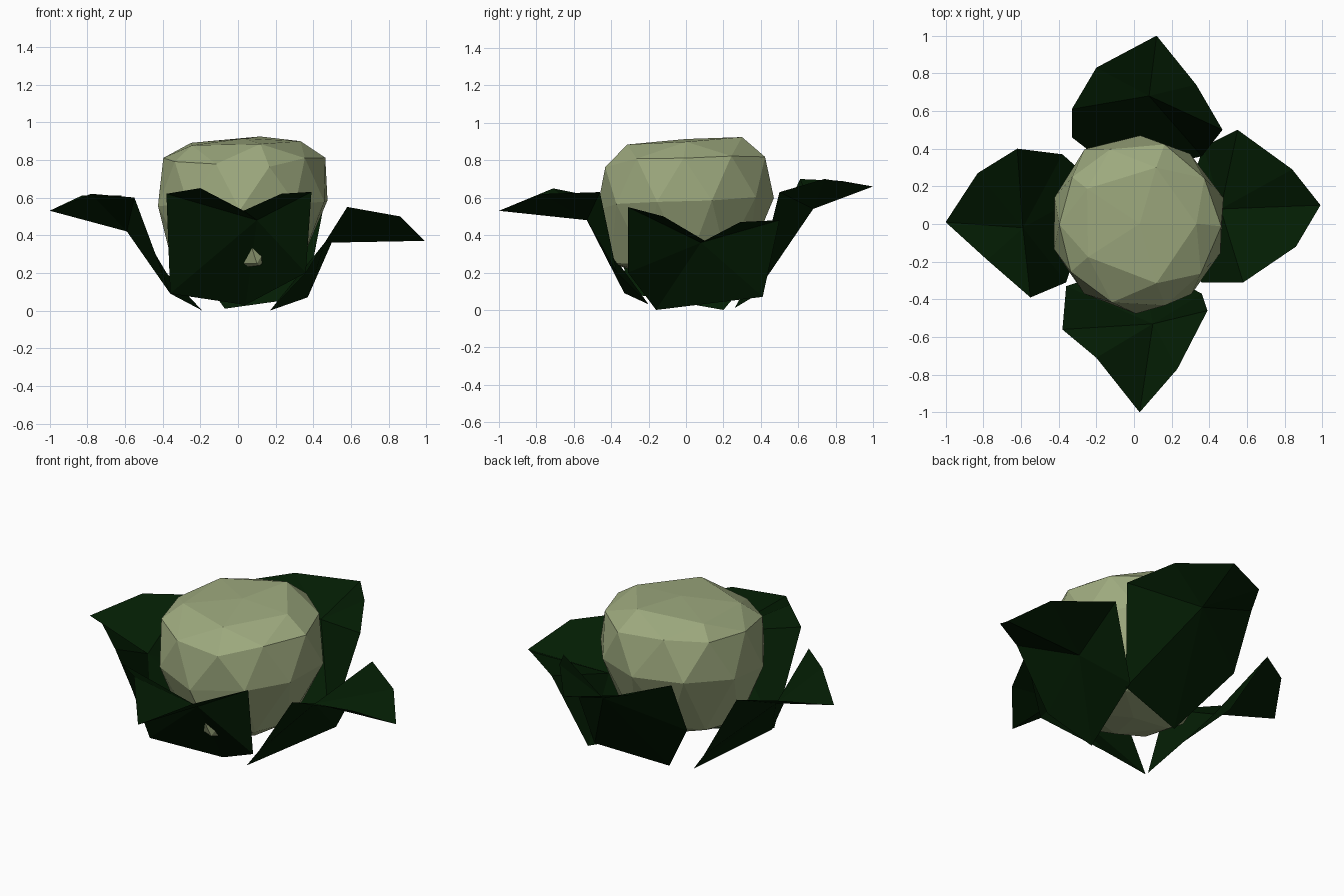
import bpy
import bmesh
import random
from mathutils import Vector

cube = bpy.data.objects.get("Cube")
if cube:
    bpy.data.objects.remove(cube)
random.seed(4)


def make_material(name, colour):
    mat = bpy.data.materials.new(name)
    mat.use_nodes = True
    mat.diffuse_color = (*colour, 1)
    mat.node_tree.nodes["Principled BSDF"].inputs["Base Color"].default_value = (*colour, 1)
    return mat


def add_object(name, bm, mat):
    mesh = bpy.data.meshes.new(name)
    bm.to_mesh(mesh)
    bm.free()
    mesh.materials.append(mat)
    obj = bpy.data.objects.new(name, mesh)
    bpy.context.collection.objects.link(obj)
    return obj


pale_green = make_material("pale_green", (0.34, 0.40, 0.21))
dark_green = make_material("dark_green", (0.001, 0.012, 0.001))


# Faceted head: a boxy icosphere, widest high up, with a flat raised underside
def build_head():
    bm = bmesh.new()
    bmesh.ops.create_icosphere(bm, subdivisions=2, radius=1)
    for v in bm.verts:
        n = v.co.normalized()
        side = Vector((n.x, n.y))
        ring = side.length
        if ring > 0.01:
            side = side / ring * ring ** 0.6 * 0.475
        if n.z < -0.1:
            side *= 0.77
            z = 0.58 - 0.4 * abs(n.z) ** 0.3
        else:
            side.x += 0.02
            z = 0.58 + 0.34 * abs(n.z) ** 0.55
        jitter = [random.uniform(-0.015, 0.015) for _ in range(3)]
        v.co = (side.x + jitter[0], side.y + jitter[1],
                z + 0.07 * side.y + jitter[2])
    # Small bump that pokes through the front leaf
    target = Vector((0.1, -0.36, 0.22))
    bump = min(bm.verts, key=lambda v: (v.co - target).length)
    bump.co = (0.1, -0.4, 0.25)
    return add_object("head", bm, pale_green)


# Creased leaf: folded blade above a wall that tapers to a root under the head
def build_leaf(name, tip, mid, root, edge_a, edge_b):
    bm = bmesh.new()
    tip, mid, root = [bm.verts.new(p) for p in (tip, mid, root)]
    shoulder_a, corner_a, base_a = [bm.verts.new(p) for p in edge_a]
    shoulder_b, corner_b, base_b = [bm.verts.new(p) for p in edge_b]
    for face in ((tip, mid, shoulder_a), (shoulder_a, mid, corner_a),
                 (tip, shoulder_b, mid), (shoulder_b, corner_b, mid),
                 (corner_a, mid, base_a), (base_a, mid, root),
                 (corner_b, base_b, mid), (base_b, root, mid)):
        bm.faces.new(face)
    return add_object(name, bm, dark_green)


build_head()

# Each edge runs shoulder, corner, base
build_leaf("front_leaf", (0.03, -1, 0.53), (0.1, -0.53, 0.48), (0.04, -0.2, 0.03),
           ((-0.2, -0.71, 0.65), (-0.38, -0.56, 0.62), (-0.36, -0.33, 0.09)),
           ((0.23, -0.77, 0.62), (0.39, -0.46, 0.63), (0.36, -0.37, 0.2)))
build_leaf("left_leaf", (0.99, 0.1, 0.37), (0.46, 0.08, 0.36), (0.17, -0.16, 0),
           ((0.86, -0.12, 0.5), (0.58, -0.31, 0.55), (0.36, -0.31, 0.2)),
           ((0.84, 0.29, 0.47), (0.55, 0.5, 0.48), (0.37, 0.41, 0.07)))
build_leaf("back_leaf", (0.12, 1, 0.66), (0.08, 0.68, 0.54), (-0.07, 0.26, 0.01),
           ((0.33, 0.74, 0.7), (0.47, 0.5, 0.63), (0.36, 0.36, 0.07)),
           ((-0.2, 0.83, 0.69), (-0.33, 0.61, 0.7), (-0.33, 0.46, 0.37)))
build_leaf("right_leaf", (-1, 0.01, 0.53), (-0.59, -0.02, 0.42), (-0.19, 0.2, 0),
           ((-0.83, 0.27, 0.61), (-0.62, 0.4, 0.61), (-0.38, 0.37, 0.2)),
           ((-0.78, -0.19, 0.62), (-0.55, -0.39, 0.6), (-0.36, -0.31, 0.09)))
